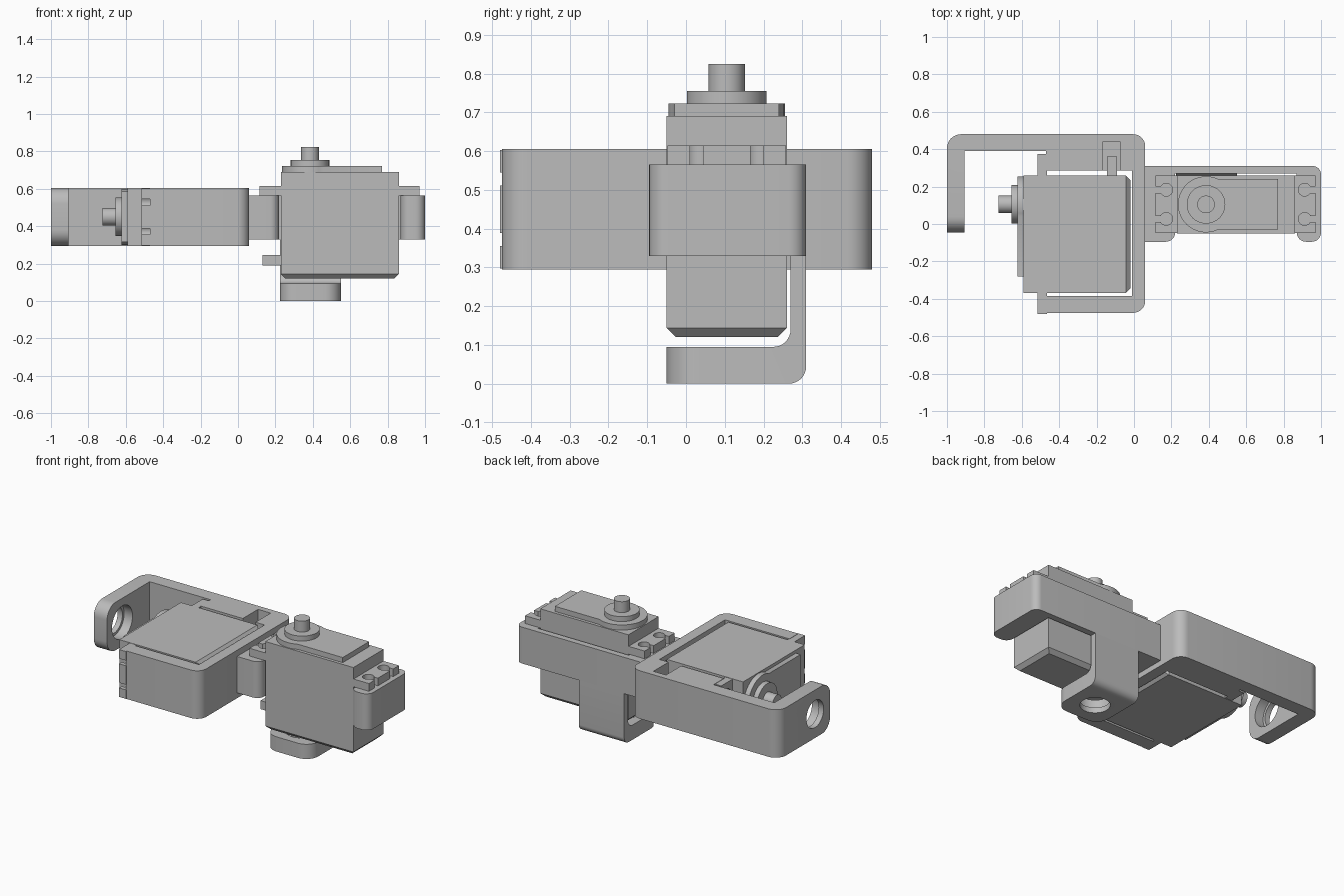
import bpy, bmesh
from math import radians, cos, sin, pi
from mathutils import Matrix, Vector

if "Cube" in bpy.data.objects:
    bpy.data.objects.remove(bpy.data.objects["Cube"])

grey = bpy.data.materials.new("plain grey")
grey.use_nodes = True
grey.diffuse_color = (0.5, 0.5, 0.5, 1)
grey.node_tree.nodes["Principled BSDF"].inputs["Base Color"].default_value = (0.5, 0.5, 0.5, 1)
parts = []


def axes(x, y, z, origin=(0, 0, 0)):
    """Matrix whose columns are the given directions."""
    m = Matrix((x, y, z)).transposed().to_4x4()
    m.translation = origin
    return m


def arc(cx, cy, r, a, b, n):
    angles = [radians(a + (b - a) * i / n) for i in range(n + 1)]
    return [(cx + r * cos(t), cy + r * sin(t)) for t in angles]


def disc(cx, cy, r):
    return arc(cx, cy, r, 0, 360, 40)[:-1]


def rect(x0, y0, x1, y1):
    return [(x0, y0), (x1, y0), (x1, y1), (x0, y1)]


def outline(points):
    """Polygon in which a third value rounds a square corner."""
    out = []
    for i, p in enumerate(points):
        c = Vector(p[:2])
        if len(p) == 2:
            out.append(c)
            continue
        d1 = (Vector(points[i - 1][:2]) - c).normalized()
        d2 = (Vector(points[(i + 1) % len(points)][:2]) - c).normalized()
        for k in range(9):
            t = pi / 2 * k / 8
            out.append(c + p[2] * (d1 + d2 - d2 * cos(t) - d1 * sin(t)))
    return out


def prism(name, points, low, high, matrix=Matrix(), bevel=None, size=0, steps=1):
    """Extrude an outline and bevel the edges picked by a rule."""
    bm = bmesh.new()
    face = bm.faces.new([bm.verts.new((p[0], p[1], low)) for p in points])
    new = bmesh.ops.extrude_face_region(bm, geom=[face])["geom"]
    bmesh.ops.translate(bm, vec=(0, 0, high - low),
                        verts=[g for g in new if isinstance(g, bmesh.types.BMVert)])
    bmesh.ops.recalc_face_normals(bm, faces=bm.faces)
    if bevel:
        picked = [e for e in bm.edges if bevel(e.verts[0].co, e.verts[1].co)]
        bmesh.ops.bevel(bm, geom=picked, offset=size, segments=steps,
                        profile=0.5, affect='EDGES')
    bm.transform(matrix)
    bmesh.ops.recalc_face_normals(bm, faces=bm.faces)
    mesh = bpy.data.meshes.new(name)
    bm.to_mesh(mesh)
    bm.free()
    mesh.materials.append(grey)
    obj = bpy.data.objects.new(name, mesh)
    bpy.context.scene.collection.objects.link(obj)
    parts.append(obj)
    return obj


def cut(obj, points, low, high, matrix=Matrix()):
    cutter = prism("cutter", points, low, high, matrix)
    cutter.hide_render = True
    mod = obj.modifiers.new("cut", 'BOOLEAN')
    mod.operation, mod.solver, mod.object = 'DIFFERENCE', 'EXACT', cutter
    bpy.context.view_layer.objects.active = obj
    bpy.ops.object.modifier_apply(modifier=mod.name)
    parts.remove(cutter)
    bpy.data.objects.remove(cutter)


def ear_outline():
    """Mounting flange with two open keyhole slots at each end."""
    half = [(0.4275, -0.153)]
    for y in (-0.078, 0.078):
        half += [(0.4275, y - 0.017)] + arc(0.37, y, 0.034, -30, -330, 20) + [(0.4275, y + 0.017)]
    half.append((0.4275, 0.153))
    full = half + [(-x, -y) for x, y in half]
    return [(x + 0.3125, y) for x, y in full]


def servo(label, m):
    """Motor with its length on x, width on y and shaft on z."""
    prism(label + "_case", rect(0, -0.155, 0.63, 0.155), 0, 0.57, m,
          lambda a, b: a.z < 0.01 and b.z < 0.01, 0.024)
    prism(label + "_mounting_ears", ear_outline(), 0.445, 0.495, m)
    prism(label + "_gear_cover",
          [(0.54, -0.135), (0.54, 0.135)] + arc(0.155, 0, 0.15, 64, 296, 30), 0.57, 0.603, m)
    prism(label + "_hub", disc(0.155, 0, 0.103), 0.603, 0.635, m)
    prism(label + "_shaft", disc(0.155, 0, 0.047), 0.635, 0.705, m)
    prism(label + "_cable", rect(-0.1, -0.06, 0.02, 0.06), 0.07, 0.125, m)


X, Y, Z = Vector((1, 0, 0)), Vector((0, 1, 0)), Vector((0, 0, 1))

# Motors
servo("upright_motor", axes(X, Y, Z, (0.23, 0.105, 0.12)))
servo("lying_motor", axes(-Y, Z, -X, (-0.02, 0.26, 0.45)))

# Frame around the lying motor, with its long arm and foot
frame = prism("lying_frame", outline([
    (-1, -0.045), (-0.905, -0.045), (-0.905, 0.39), (-0.47, 0.39),
    (-0.47, 0.285), (-0.01, 0.285), (-0.01, -0.385), (-0.47, -0.385),
    (-0.47, -0.475), (0.06, -0.475, 0.065), (0.06, 0.48, 0.065), (-1, 0.48, 0.075)]),
    0.295, 0.605, Matrix(),
    lambda a, b: max(a.y, b.y) < -0.04 and max(a.x, b.x) < -0.9 and abs(a.x - b.x) > 0.05,
    0.085, 8)
side = axes(Y, Z, X)
cut(frame, disc(0.11, 0.45, 0.088), -1.1, -0.8, side)
cut(frame, disc(0.11, 0.45, 0.105), -0.965, -0.8, side)
# Cable pocket
cut(frame, rect(-0.165, 0.25, -0.075, 0.44), 0.37, 0.7)

# Holder around the upright motor
prism("upright_frame", outline([
    (0.06, -0.095), (0.22, -0.095, 0.05), (0.22, 0.27), (0.87, 0.27),
    (0.87, -0.095, 0.05), (1, -0.095, 0.05), (1, 0.31, 0.045), (0.06, 0.31)]), 0.33, 0.565)

# Hanging arm and foot under the upright motor
foot = prism("hanging_foot", outline([
    (-0.05, 0), (0.31, 0, 0.045), (0.31, 0.33), (0.27, 0.33),
    (0.27, 0.095, 0.045), (-0.05, 0.095)]), 0.225, 0.55, side,
    lambda a, b: max(a.x, b.x) < -0.04 and abs(a.y - b.y) > 0.05, 0.085, 8)
cut(foot, disc(0.385, 0.11, 0.088), -0.1, 0.2)
cut(foot, disc(0.385, 0.11, 0.105), 0.035, 0.2)

# Smooth the round walls and keep the edges crisp
bpy.ops.object.select_all(action='DESELECT')
for part in parts:
    part.select_set(True)
bpy.context.view_layer.objects.active = parts[0]
bpy.ops.object.shade_smooth_by_angle(angle=radians(30))
